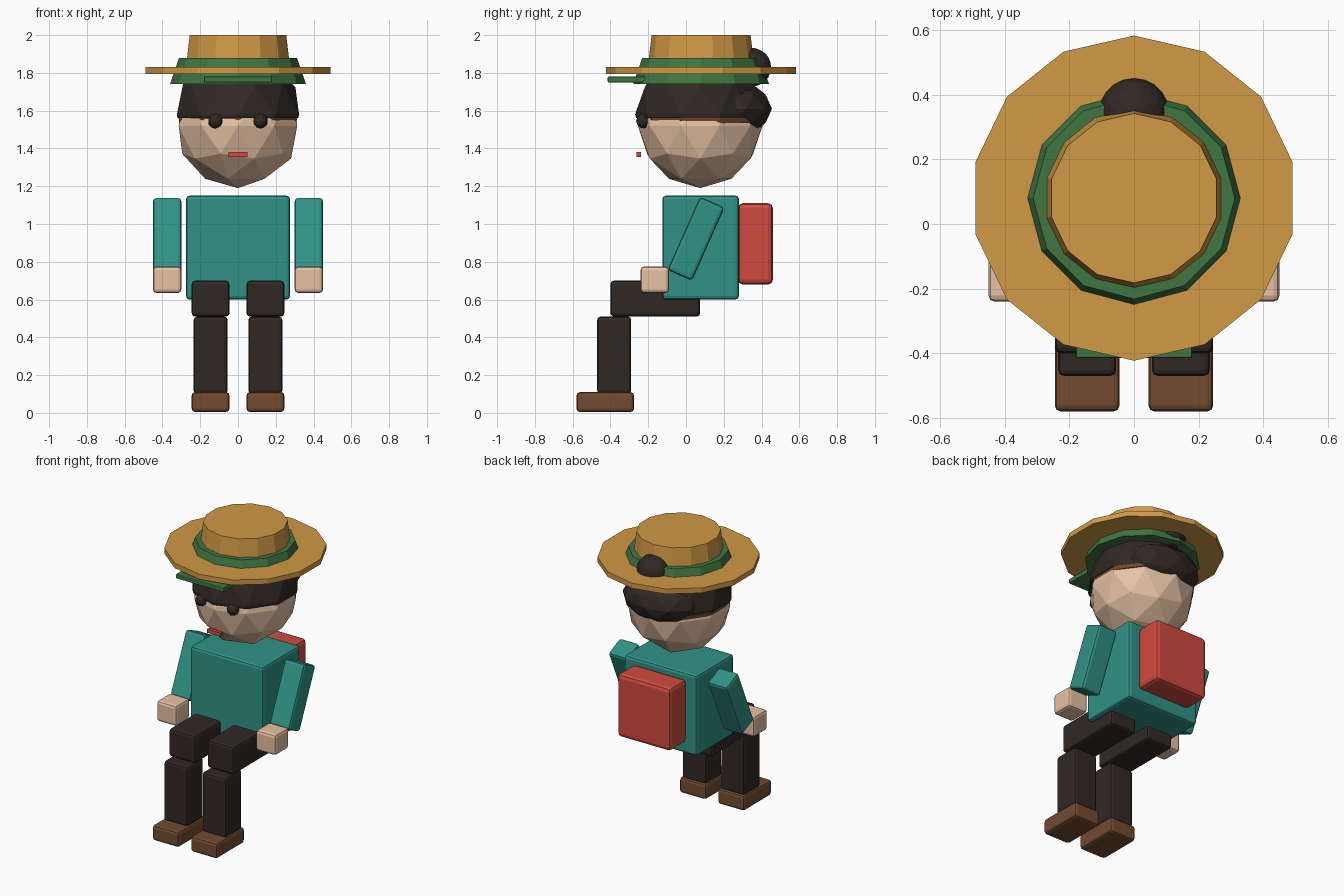
import bpy, bmesh, math
from mathutils import Vector, Matrix

if "Cube" in bpy.data.objects:
    bpy.data.objects.remove(bpy.data.objects["Cube"])


def mat(name, rgb):
    m = bpy.data.materials.new(name)
    m.diffuse_color = (*rgb, 1)
    m.use_nodes = True
    m.node_tree.nodes["Principled BSDF"].inputs["Base Color"].default_value = m.diffuse_color
    return m


TEAL = mat("teal", (0.03, 0.29, 0.24))
DARK = mat("dark", (0.03, 0.022, 0.018))
BROWN = mat("brown", (0.17, 0.07, 0.03))
SKIN = mat("skin", (0.80, 0.54, 0.37))
STRAW = mat("straw", (0.64, 0.32, 0.06))
GREEN = mat("green", (0.05, 0.18, 0.055))
RED = mat("red", (0.63, 0.07, 0.05))


def finish(name, bm, m):
    me = bpy.data.meshes.new(name)
    bm.normal_update()
    bm.to_mesh(me)
    bm.free()
    me.materials.append(m)
    ob = bpy.data.objects.new(name, me)
    bpy.context.collection.objects.link(ob)
    return ob


def box(name, x, y, z, m, bevel=0.018, tilt=0):
    """Rounded box from (min, max) ranges, tilted about its own x axis."""
    lo, hi = Vector((x[0], y[0], z[0])), Vector((x[1], y[1], z[1]))
    bm = bmesh.new()
    bmesh.ops.create_cube(bm, size=1)
    bmesh.ops.scale(bm, vec=hi - lo, verts=bm.verts)
    if bevel:
        bmesh.ops.bevel(bm, geom=bm.edges[:], offset=bevel, segments=2,
                        profile=0.5, affect='EDGES')
    bmesh.ops.transform(bm, verts=bm.verts, matrix=Matrix.Translation((lo + hi) / 2)
                        @ Matrix.Rotation(math.radians(tilt), 4, 'X'))
    return finish(name, bm, m)


def pair(name, x, *args, **kw):
    box("right_" + name, x, *args, **kw)
    box("left_" + name, (-x[1], -x[0]), *args, **kw)


def ball(name, c, r, m, sub=2, cut=None):
    """Faceted ball, optionally keeping only what lies above height cut."""
    bm = bmesh.new()
    bmesh.ops.create_icosphere(bm, subdivisions=sub, radius=1)
    bmesh.ops.scale(bm, vec=r, verts=bm.verts)
    bmesh.ops.translate(bm, vec=c, verts=bm.verts)
    if cut is not None:
        res = bmesh.ops.bisect_plane(bm, geom=bm.verts[:] + bm.edges[:] + bm.faces[:],
                                     plane_co=(0, 0, cut), plane_no=(0, 0, 1),
                                     clear_inner=True)
        rim = [e for e in res["geom_cut"] if isinstance(e, bmesh.types.BMEdge)]
        bmesh.ops.edgeloop_fill(bm, edges=rim)
    return finish(name, bm, m)


def ring(name, sides, r1, r2, z1, z2, m):
    """Tapered prism around the head axis."""
    bm = bmesh.new()
    bmesh.ops.create_cone(bm, cap_ends=True, segments=sides, radius1=r1, radius2=r2,
                          depth=z2 - z1)
    # a vertex points straight back
    bmesh.ops.rotate(bm, verts=bm.verts, cent=(0, 0, 0), matrix=Matrix.Rotation(
        math.atan2(*bm.verts[:][0].co.xy), 3, 'Z'))
    bmesh.ops.translate(bm, vec=(0, 0.08, (z1 + z2) / 2), verts=bm.verts)
    return finish(name, bm, m)


# Body and backpack
box("torso", (-0.275, 0.275), (-0.125, 0.28), (0.60, 1.15), TEAL)
box("backpack", (-0.20, 0.20), (0.275, 0.46), (0.68, 1.11), RED, bevel=0.025)

# Arms and hands
pair("arm", (0.30, 0.45), (-0.018, 0.124), (0.71, 1.134), TEAL, tilt=-24)
pair("hand", (0.30, 0.45), (-0.24, -0.09), (0.635, 0.775), SKIN)

# Seated legs and shoes
pair("thigh", (0.045, 0.245), (-0.40, 0.075), (0.51, 0.70), DARK)
pair("shin", (0.055, 0.235), (-0.47, -0.29), (0.10, 0.51), DARK)
pair("shoe", (0.045, 0.245), (-0.58, -0.275), (0.005, 0.11), BROWN)

# Head and face
ball("head", (0, 0.075, 1.52), (0.33, 0.33, 0.33), SKIN)
for side, x in (("right", 0.12), ("left", -0.12)):
    ball(side + "_eye", (x, -0.225, 1.545), (0.039, 0.039, 0.039), DARK)
box("mouth", (-0.05, 0.05), (-0.262, -0.238), (1.355, 1.38), RED, bevel=0)

# Hair: cap, under layer, back volume, bun
ball("hair_cap", (0, 0.075, 1.58), (0.34, 0.345, 0.32), DARK, cut=1.56)
ball("hair_under_layer", (0, 0.085, 1.57), (0.332, 0.335, 0.31), BROWN, cut=1.535)
ball("hair_back", (0, 0.255, 1.61), (0.27, 0.20, 0.15), DARK)
ball("hair_bun", (0, 0.345, 1.83), (0.108, 0.106, 0.103), DARK, sub=3)

# Cap with visor under the straw hat
ring("cap_band", 12, 0.36, 0.312, 1.74, 1.88, GREEN)
box("cap_visor", (-0.18, 0.18), (-0.415, -0.21), (1.75, 1.78), GREEN, bevel=0.005)

# Straw hat
ring("hat_brim", 14, 0.503, 0.503, 1.795, 1.83, STRAW)
ring("hat_crown", 14, 0.283, 0.262, 1.825, 2.0, STRAW)
